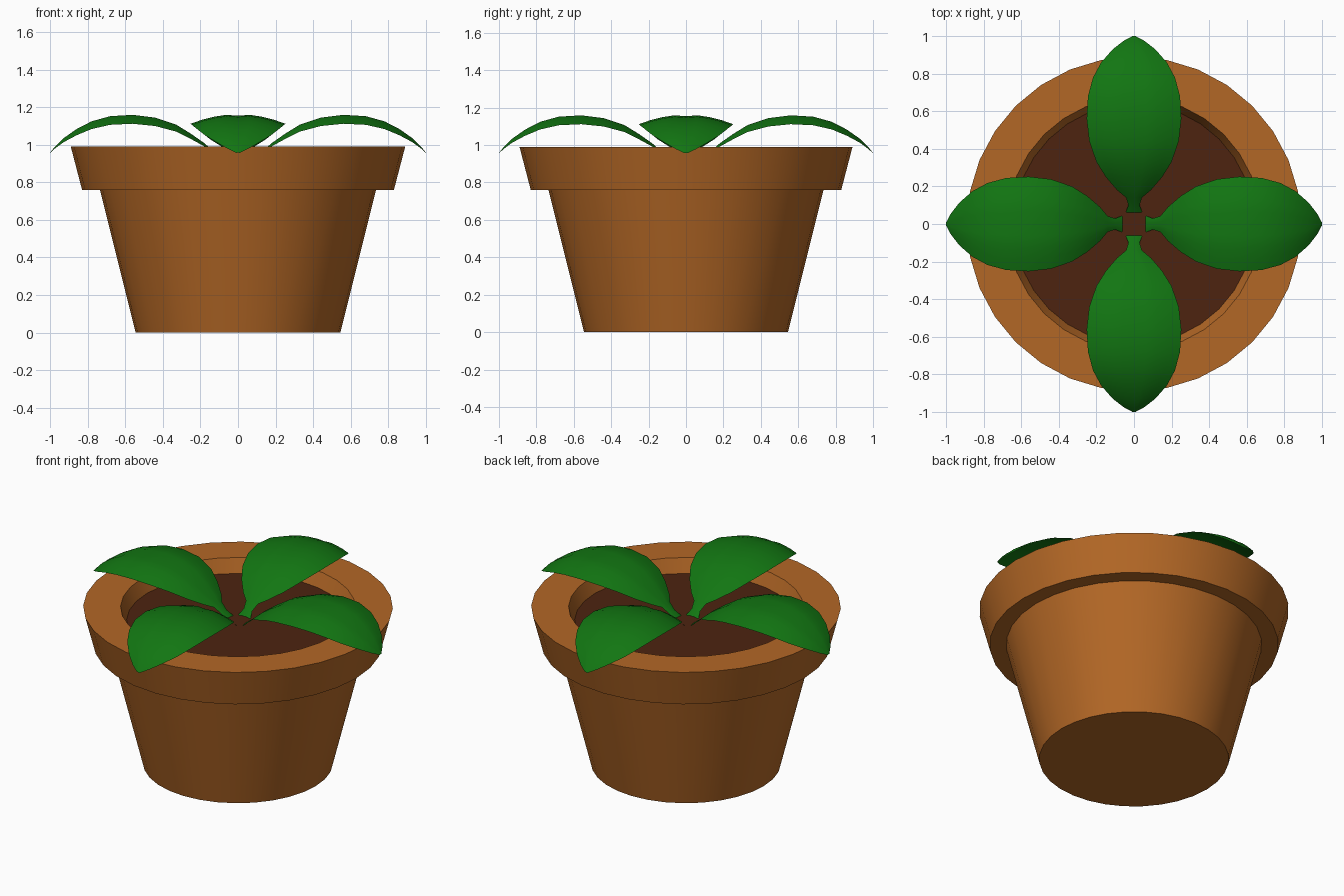
import bpy, bmesh, math
from mathutils import Matrix

cube = bpy.data.objects.get("Cube")
if cube:
    bpy.data.objects.remove(cube, do_unlink=True)


def material(name, rgb):
    mat = bpy.data.materials.new(name)
    mat.use_nodes = True
    mat.diffuse_color = (*rgb, 1)
    mat.node_tree.nodes["Principled BSDF"].inputs["Base Color"].default_value = (*rgb, 1)
    return mat


def finish(bm, name, mat, angle):
    mesh = bpy.data.meshes.new(name)
    bm.to_mesh(mesh)
    bm.free()
    mesh.materials.append(mat)
    mesh.shade_smooth()
    mesh.set_sharp_from_angle(angle=math.radians(angle))
    obj = bpy.data.objects.new(name, mesh)
    bpy.context.collection.objects.link(obj)
    return obj


def lathe(name, profile, mat, sides=32):
    bm = bmesh.new()
    verts = [bm.verts.new((r, 0, z)) for r, z in profile]
    edges = [bm.edges.new(pair) for pair in zip(verts, verts[1:])]
    bmesh.ops.spin(bm, geom=verts + edges, cent=(0, 0, 0), axis=(0, 0, 1),
                   angle=math.tau, steps=sides, use_duplicate=False)
    bmesh.ops.remove_doubles(bm, verts=bm.verts, dist=0.0005)
    bmesh.ops.recalc_face_normals(bm, faces=bm.faces)
    return finish(bm, name, mat, 30)


terracotta = material("terracotta", (0.45, 0.136, 0.019))
earth = material("dark earth", (0.074, 0.017, 0.005))
green = material("leaf green", (0.006, 0.18, 0.006))

# Pot: tapered body, overhanging rim and inner wall, closed under the soil
lathe("pot", [(0, 0), (0.545, 0), (0.735, 0.76), (0.83, 0.76), (0.89, 0.99),
              (0.675, 0.99), (0.635, 0.89), (0, 0.89)], terracotta)

# Soil disc
bm = bmesh.new()
bmesh.ops.create_circle(bm, cap_ends=True, segments=32, radius=0.64,
                        matrix=Matrix.Translation((0, 0, 0.905)))
finish(bm, "soil", earth, 30)

# Leaf stations: distance from centre, midrib height, half width
STATIONS = [(0.06, 0.91, 0.045), (0.1, 0.94, 0.03), (0.14, 0.975, 0.042),
            (0.18, 1.01, 0.09), (0.25, 1.06, 0.15), (0.33, 1.11, 0.2),
            (0.44, 1.147, 0.238), (0.56, 1.162, 0.252), (0.68, 1.155, 0.245),
            (0.78, 1.127, 0.218), (0.86, 1.085, 0.175), (0.93, 1.035, 0.113),
            (0.975, 0.99, 0.055), (1.0, 0.958, 0.008)]
ACROSS = [i / 4 for i in range(-4, 5)]


def leaf(name, turn):
    bm = bmesh.new()
    rows = []
    for r, z, w in STATIONS:
        row = []
        for t in ACROSS:
            # arched section with a shallow groove along the midrib
            drop = 0.2 * w * t * t + (0.03 * w if t == 0 else 0)
            row.append(bm.verts.new((r, w * t, z - drop)))
        rows.append(row)
    for a, b in zip(rows, rows[1:]):
        for i in range(len(ACROSS) - 1):
            bm.faces.new((a[i], b[i], b[i + 1], a[i + 1]))
    # crease down the midrib
    for a, b in zip(rows, rows[1:]):
        bm.edges.get((a[4], b[4])).smooth = False
    bm.transform(Matrix.Rotation(turn, 4, "Z"))
    return finish(bm, name, green, 60)


for i, side in enumerate(("left", "back", "right", "front")):
    leaf(side + "_leaf", i * math.pi / 2)
